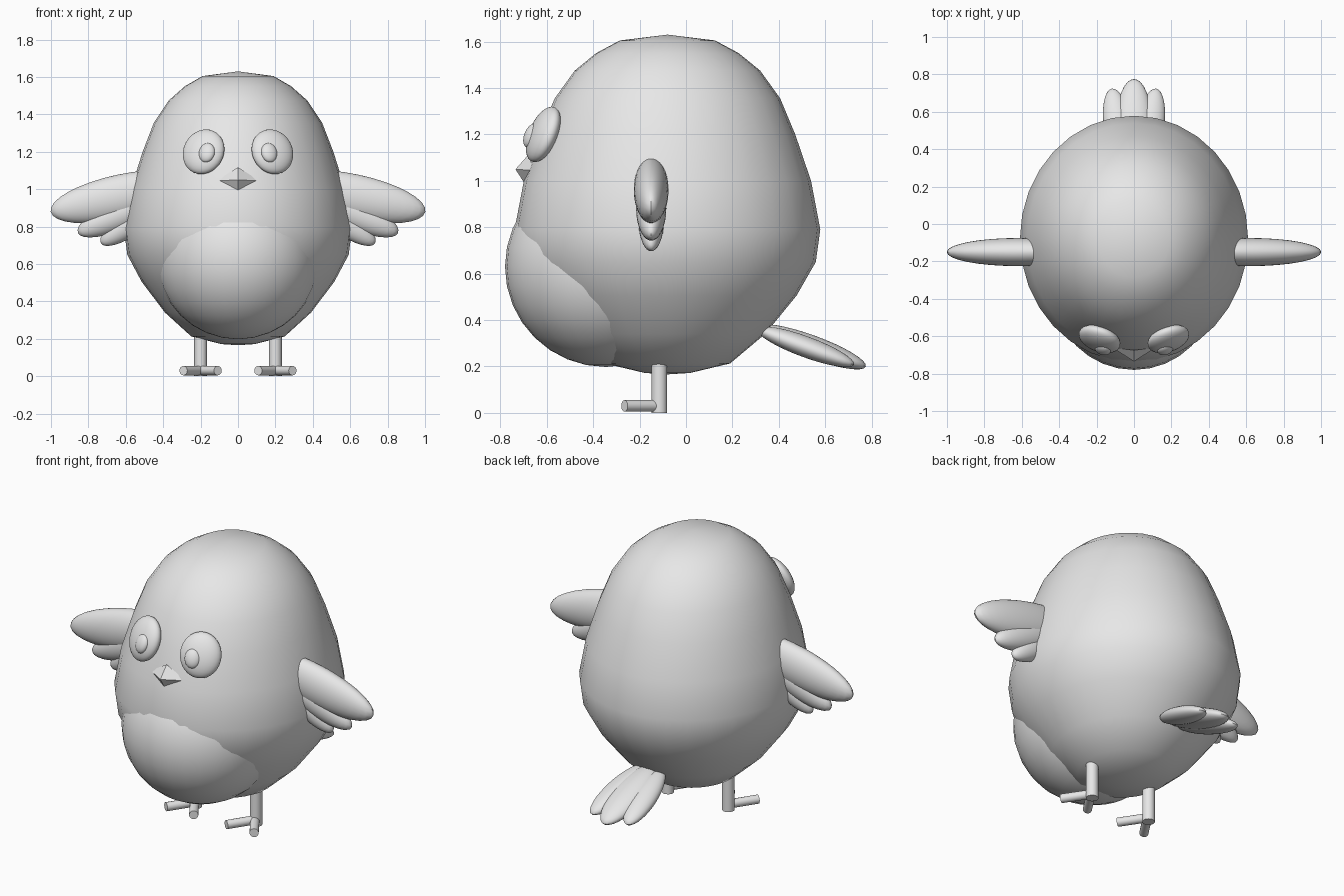
import bpy, bmesh
from math import radians, sin, cos, pi
from mathutils import Matrix, Vector, Euler

if "Cube" in bpy.data.objects:
    bpy.data.objects.remove(bpy.data.objects["Cube"])

grey = bpy.data.materials.new("plain grey")
grey.diffuse_color = (0.8, 0.8, 0.8, 1)
grey.use_nodes = True
grey.node_tree.nodes["Principled BSDF"].inputs["Base Color"].default_value = grey.diffuse_color


def finish(name, bm, smooth=True):
    bmesh.ops.recalc_face_normals(bm, faces=bm.faces)
    mesh = bpy.data.meshes.new(name)
    bm.to_mesh(mesh)
    bm.free()
    mesh.materials.append(grey)
    ob = bpy.data.objects.new(name, mesh)
    bpy.context.collection.objects.link(ob)
    if smooth:
        bpy.ops.object.select_all(action='DESELECT')
        ob.select_set(True)
        bpy.context.view_layer.objects.active = ob
        bpy.ops.object.shade_smooth_by_angle(angle=radians(40))
    return ob


def ellipsoid(name, centre, radii, rot=(0, 0, 0), segs=32, rings=16):
    bm = bmesh.new()
    turn = Euler([radians(a) for a in rot]).to_matrix().to_4x4()
    m = Matrix.Translation(centre) @ turn @ Matrix.Diagonal((*radii, 1))
    bmesh.ops.create_uvsphere(bm, u_segments=segs, v_segments=rings, radius=1, matrix=m)
    return finish(name, bm)


def rod(name, a, b, radius):
    a, b = Vector(a), Vector(b)
    d = b - a
    bm = bmesh.new()
    m = Matrix.Translation((a + b) / 2) @ d.to_track_quat('Z', 'Y').to_matrix().to_4x4()
    bmesh.ops.create_cone(bm, cap_ends=True, segments=24, radius1=radius,
                          radius2=radius, depth=d.length, matrix=m)
    return finish(name, bm)


# Egg-shaped body: turned profile (radius, height), slightly deeper than wide
profile = [(0.09, 0.172), (0.25, 0.213), (0.39, 0.34), (0.515, 0.505), (0.592, 0.65),
           (0.61, 0.79), (0.573, 1.0), (0.51, 1.2), (0.45, 1.355), (0.37, 1.475),
           (0.285, 1.55), (0.19, 1.605)]
N = 32
bm = bmesh.new()
rings = [[bm.verts.new((r * cos(2 * pi * i / N), -0.08 + 1.08 * r * sin(2 * pi * i / N), z))
          for i in range(N)] for r, z in profile]
for lo, hi in zip(rings, rings[1:]):
    for i in range(N):
        j = (i + 1) % N
        bm.faces.new((lo[i], lo[j], hi[j], hi[i]))
for ring, z in ((rings[0], 0.166), (rings[-1], 1.63)):
    pole = bm.verts.new((0, -0.08, z))
    for i in range(N):
        bm.faces.new((ring[i], ring[(i + 1) % N], pole))
finish("body", bm)

# Round belly patch bulging from the front
ellipsoid("belly", (0, -0.345, 0.63), (0.435, 0.435, 0.432))

# Diamond-shaped beak
bm = bmesh.new()
tip = bm.verts.new((0, -0.735, 1.05))
base = [bm.verts.new(p) for p in ((-0.117, -0.66, 1.045), (0, -0.675, 1.117),
                                  (0.117, -0.66, 1.045), (0, -0.69, 0.98))]
for i in range(4):
    bm.faces.new((base[i], base[(i + 1) % 4], tip))
bm.faces.new(base)
finish("beak", bm, smooth=False)

# Central tail feather
ellipsoid("tail_middle", (0, 0.54, 0.285), (0.095, 0.25, 0.05), (-20, 0, 0))

for s, side in ((-1, "left"), (1, "right")):
    # Eyes lean back and turn outward
    ellipsoid("eye_" + side, (s * 0.184, -0.615, 1.2), (0.116, 0.053, 0.127), (-22, 0, s * 20))
    ellipsoid("pupil_" + side, (s * 0.167, -0.667, 1.195), (0.045, 0.028, 0.055), (-22, 0, s * 20))

    # Wing of three overlapping feathers: centre x, z, length, depth, height, droop
    feathers = [(0.62, 0.96, 0.39, 0.075, 0.12, 12),
                (0.60, 0.88, 0.28, 0.065, 0.085, 24),
                (0.56, 0.83, 0.21, 0.055, 0.07, 35)]
    for k, (x, z, length, depth, height, droop) in enumerate(feathers):
        ellipsoid(f"wing_feather_{side}_{k + 1}", (s * x, -0.15, z),
                  (length, depth, height), (0, s * droop, 0))

    # Outer tail feathers
    ellipsoid("tail_" + side, (s * 0.085, 0.515, 0.285), (0.075, 0.225, 0.045), (-20, 0, -s * 9))

    # Leg with two splayed toes
    rod("leg_" + side, (s * 0.2, -0.115, 0), (s * 0.2, -0.115, 0.32), 0.034)
    for t, toe in ((-1, "inner"), (1, "outer")):
        rod(f"toe_{toe}_{side}", (s * 0.2, -0.125, 0.03),
            (s * (0.2 + t * 0.092), -0.265, 0.03), 0.025)
